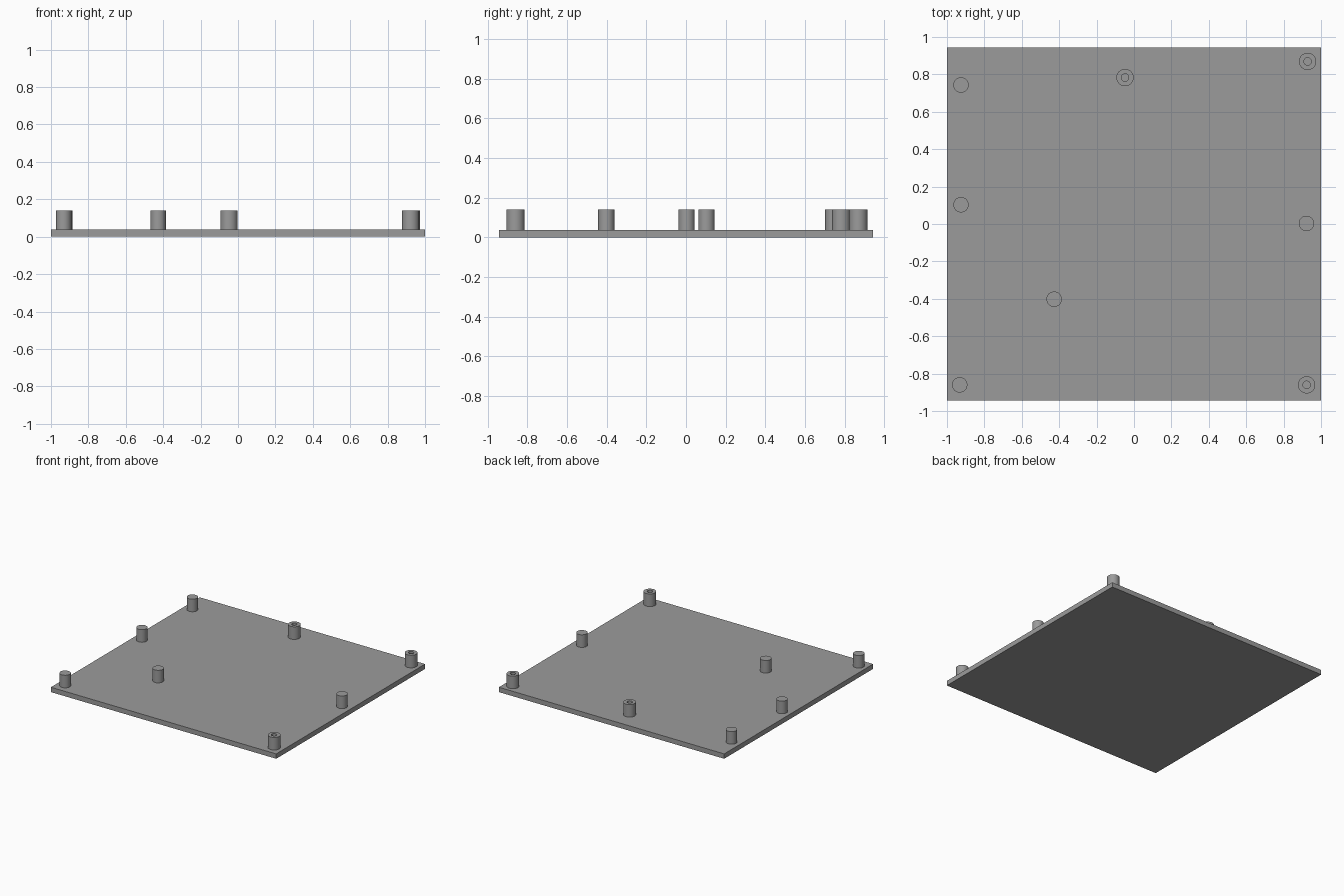
import bpy, bmesh, math

if "Cube" in bpy.data.objects:
    bpy.data.objects.remove(bpy.data.objects["Cube"])

PLATE_TOP, POST_TOP = 0.039, 0.14
HALF_X, HALF_Y = 1.0, 0.944
SEGMENTS = 48

grey = bpy.data.materials.new("mid grey")
grey.diffuse_color = (0.33, 0.33, 0.33, 1.0)
grey.use_nodes = True
grey.node_tree.nodes["Principled BSDF"].inputs["Base Color"].default_value = grey.diffuse_color


def add_object(name, bm):
    bmesh.ops.recalc_face_normals(bm, faces=bm.faces)
    mesh = bpy.data.meshes.new(name)
    bm.to_mesh(mesh)
    bm.free()
    mesh.materials.append(grey)
    obj = bpy.data.objects.new(name, mesh)
    bpy.context.collection.objects.link(obj)
    return obj


def lathe(name, profile, x, y):
    """Spin a closed (radius, height) profile into a post."""
    bm = bmesh.new()
    verts = [bm.verts.new((r, 0, z)) for r, z in profile]
    edges = [bm.edges.new(pair) for pair in zip(verts, verts[1:])]
    bmesh.ops.spin(bm, geom=verts + edges, cent=(0, 0, 0), axis=(0, 0, 1),
                   angle=math.tau, steps=SEGMENTS, use_duplicate=False)
    bmesh.ops.remove_doubles(bm, verts=bm.verts, dist=1e-5)
    obj = add_object(name, bm)
    obj.location = (x, y, 0)
    bpy.ops.object.select_all(action='DESELECT')
    obj.select_set(True)
    bpy.context.view_layer.objects.active = obj
    bpy.ops.object.shade_smooth_by_angle(angle=math.radians(30))


# Base plate
bm = bmesh.new()
bmesh.ops.create_cube(bm, size=1)
bmesh.ops.scale(bm, vec=(2 * HALF_X, 2 * HALF_Y, PLATE_TOP), verts=bm.verts)
bmesh.ops.translate(bm, vec=(0, 0, PLATE_TOP / 2), verts=bm.verts)
add_object("base_plate", bm)

# Solid support posts
solid = [(0.041, PLATE_TOP), (0.041, POST_TOP), (0, POST_TOP)]
for i, (x, y) in enumerate([(-0.925, 0.743), (-0.925, 0.103), (0.922, 0.003),
                            (-0.427, -0.402), (-0.932, -0.86)], 1):
    lathe(f"support_post_{i}", solid, x, y)

# Hollow screw posts, bored down to the plate
hollow = [(0.046, PLATE_TOP), (0.046, POST_TOP), (0.02, POST_TOP), (0.02, PLATE_TOP)]
for i, (x, y) in enumerate([(0.928, 0.869), (-0.048, 0.783), (0.923, -0.86)], 1):
    lathe(f"screw_post_{i}", hollow, x, y)
